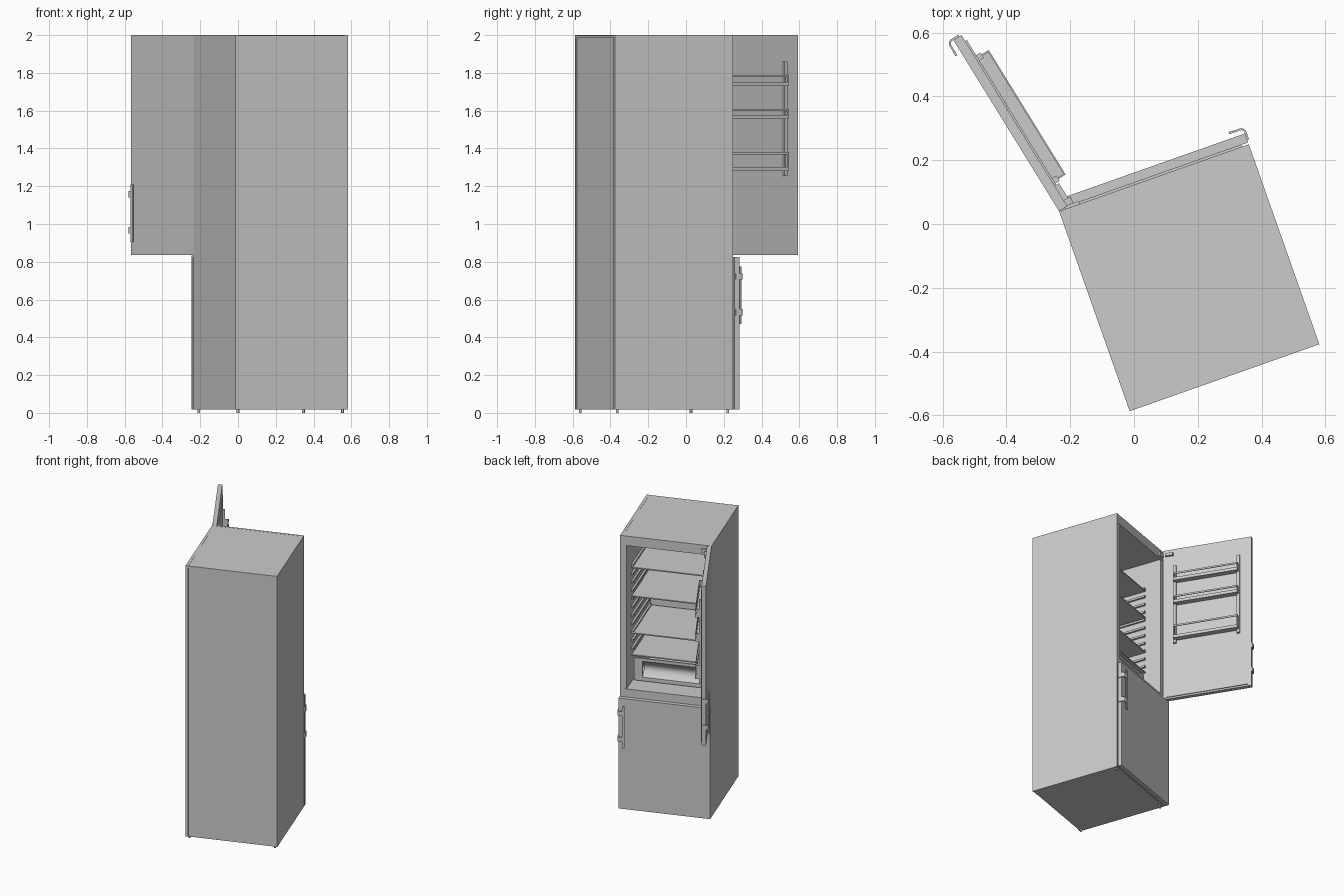
import bpy, bmesh, math
from mathutils import Matrix

if "Cube" in bpy.data.objects:
    bpy.data.objects.remove(bpy.data.objects["Cube"])

# Frames: cabinet (x across, y toward doors), lower closed door, upper open door
T, R = Matrix.Translation, lambda deg: Matrix.Rotation(math.radians(deg), 4, 'Z')
HINGE = (-0.235, 0.04, 0)
CAB = T(HINGE) @ R(19.44)
LOW = CAB @ T((0, 0.036, 0))
UP = T(HINGE) @ R(121.7)
W, D = 0.631, 0.665


def finish(name, bm, frame, smooth=False):
    bmesh.ops.recalc_face_normals(bm, faces=bm.faces)
    me = bpy.data.meshes.new(name)
    bm.to_mesh(me)
    bm.free()
    ob = bpy.data.objects.new(name, me)
    bpy.context.collection.objects.link(ob)
    ob.matrix_world = frame
    if smooth:
        bpy.context.view_layer.objects.active = ob
        ob.select_set(True)
        bpy.ops.object.shade_smooth_by_angle(angle=math.radians(35))
        ob.select_set(False)
    return ob


def box(name, x, y, z, frame=CAB):
    bm = bmesh.new()
    size = Matrix.Diagonal((x[1] - x[0], y[1] - y[0], z[1] - z[0], 1))
    mid = T((sum(x) / 2, sum(y) / 2, sum(z) / 2))
    bmesh.ops.create_cube(bm, size=1, matrix=mid @ size)
    return finish(name, bm, frame)


def sheet(name, outer, inner, span, frame, place=lambda a, b, c: (a, b, c)):
    """Curved strip between two matching profiles, swept over span."""
    bm = bmesh.new()
    rings = [[[bm.verts.new(place(*p, c)) for p in line] for line in (outer, inner)] for c in span]
    (o0, i0), (o1, i1) = rings
    n = len(outer)
    for k in range(n - 1):
        bm.faces.new((o0[k], o0[k + 1], o1[k + 1], o1[k]))
        bm.faces.new((i0[k], i1[k], i1[k + 1], i0[k + 1]))
        bm.faces.new((o0[k], i0[k], i0[k + 1], o0[k + 1]))
        bm.faces.new((o1[k], o1[k + 1], i1[k + 1], i1[k]))
    for k in (0, n - 1):
        bm.faces.new((o0[k], o1[k], i1[k], i0[k]))
    return finish(name, bm, frame, True)


# Cabinet shell
for side, x in (("left", (0, 0.018)), ("right", (W - 0.018, W))):
    box(side + "_side_panel", x, (-D, 0), (0.017, 2.0))
IN = (0.018, W - 0.018)
box("top_panel", IN, (-D, -0.014), (1.985, 1.999))
box("top_fascia", IN, (-0.014, 0), (1.93, 2.0))
box("top_insulation", IN, (-0.655, -0.014), (1.93, 1.985))
box("back_panel", IN, (-0.661, -0.59), (0.017, 1.985))
box("freezer_body", IN, (-0.59, -0.002), (0.017, 0.88))

# Refrigerator compartment liner
L, H = 0.045, W - 0.045
box("left_liner", (0.018, L), (-0.59, -0.004), (0.88, 1.93))
box("right_liner", (H, W - 0.018), (-0.59, -0.004), (0.88, 1.93))

# Shelf rails on both walls, and shelves
for i in range(11):
    z = 1.115 + i * 0.061
    box("left_shelf_rail", (L, L + 0.014), (-0.57, -0.12), (z, z + 0.014))
    box("right_shelf_rail", (H - 0.014, H), (-0.57, -0.12), (z, z + 0.014))
for z in (1.08, 1.24, 1.51, 1.72):
    box("shelf", (L + 0.003, H - 0.003), (-0.575, -0.12), (z - 0.008, z))

# Crisper drawer with a concave grip panel
box("drawer_floor", (0.06, 0.571), (-0.56, -0.13), (0.89, 0.9))
for x in ((0.06, 0.068), (0.563, 0.571)):
    box("drawer_side", x, (-0.56, -0.14), (0.9, 1.045))
box("drawer_back", (0.068, 0.563), (-0.56, -0.552), (0.9, 1.045))
for x in ((0.06, 0.12), (0.511, 0.571)):
    box("drawer_front_end", x, (-0.14, -0.13), (0.9, 1.055))
for z in ((0.9, 0.918), (1.035, 1.055)):
    box("drawer_front_rail", (0.12, 0.511), (-0.14, -0.13), z)
arc = [(-0.13 - 0.035 * math.sin(math.pi * k / 12), 0.918 + 0.117 * k / 12) for k in range(13)]
sheet("drawer_grip", arc, [(a - 0.005, b) for a, b in arc], (0.12, 0.511), CAB,
      lambda a, b, c: (c, a, b))

# Feet
for x in (0.022, W - 0.022):
    for y in (-D + 0.022, -0.022):
        bm = bmesh.new()
        bmesh.ops.create_cone(bm, cap_ends=True, segments=12, radius1=0.007, radius2=0.007,
                              depth=0.02, matrix=T((x, y, 0.01)))
        finish("foot", bm, CAB, True)


# Doors: outer face at y = 0, hinge edge at x = 0
def door(name, frame, z0, z1, h0):
    box(name + "_door", (0, W), (-0.03, 0), (z0, z1), frame)
    box(name + "_door_gasket", (0.022, W - 0.022), (-0.036, -0.03), (z0 + 0.012, z1 - 0.055), frame)
    box(name + "_handle_bar", (0.584, 0.6), (0.014, 0.021), (h0, h0 + 0.305), frame)
    cx, cy = 0.62, 0.003

    def path(r):
        bend = [(cx + r * math.cos(t), cy + r * math.sin(t))
                for t in [math.pi / 2 * (1 - k / 8) for k in range(9)]]
        return [(0.586, cy + r)] + bend + [(cx + r, -0.022)]
    for z in (h0 + 0.045, h0 + 0.235):
        sheet(name + "_handle_bracket", path(0.017), path(0.011), (z, z + 0.034), frame)


door("freezer", LOW, 0.017, 0.825, 0.47)
door("refrigerator", UP, 0.835, 2.0, 0.905)

# Hinges
box("bottom_hinge", (0.002, 0.03), (-0.001, 0.008), (0.02, 0.08))
box("middle_hinge", (0.0, 0.05), (0.0, 0.03), (0.826, 0.834))
box("top_hinge_plate", (0.02, 0.07), (-0.002, 0.01), (1.945, 1.975))
box("top_hinge_arm", (0.02, 0.075), (-0.046, -0.03), (1.95, 1.97), UP)

# Door racks: two uprights and three trays with retaining bars
for x in ((0.08, 0.1), (0.533, 0.553)):
    box("rack_upright", x, (-0.052, -0.036), (1.255, 1.86), UP)
for z0, z1 in ((1.28, 1.38), (1.555, 1.61), (1.73, 1.79)):
    box("tray_floor", (0.087, 0.546), (-0.078, -0.036), (z0, z0 + 0.008), UP)
    box("tray_lip", (0.087, 0.546), (-0.078, -0.073), (z0 + 0.008, z0 + 0.022), UP)
    box("tray_bar", (0.087, 0.546), (-0.078, -0.073), (z1 - 0.012, z1), UP)
    for x in (0.087, 0.541):
        box("tray_end", (x, x + 0.005), (-0.073, -0.036), (z0 + 0.008, z1), UP)
